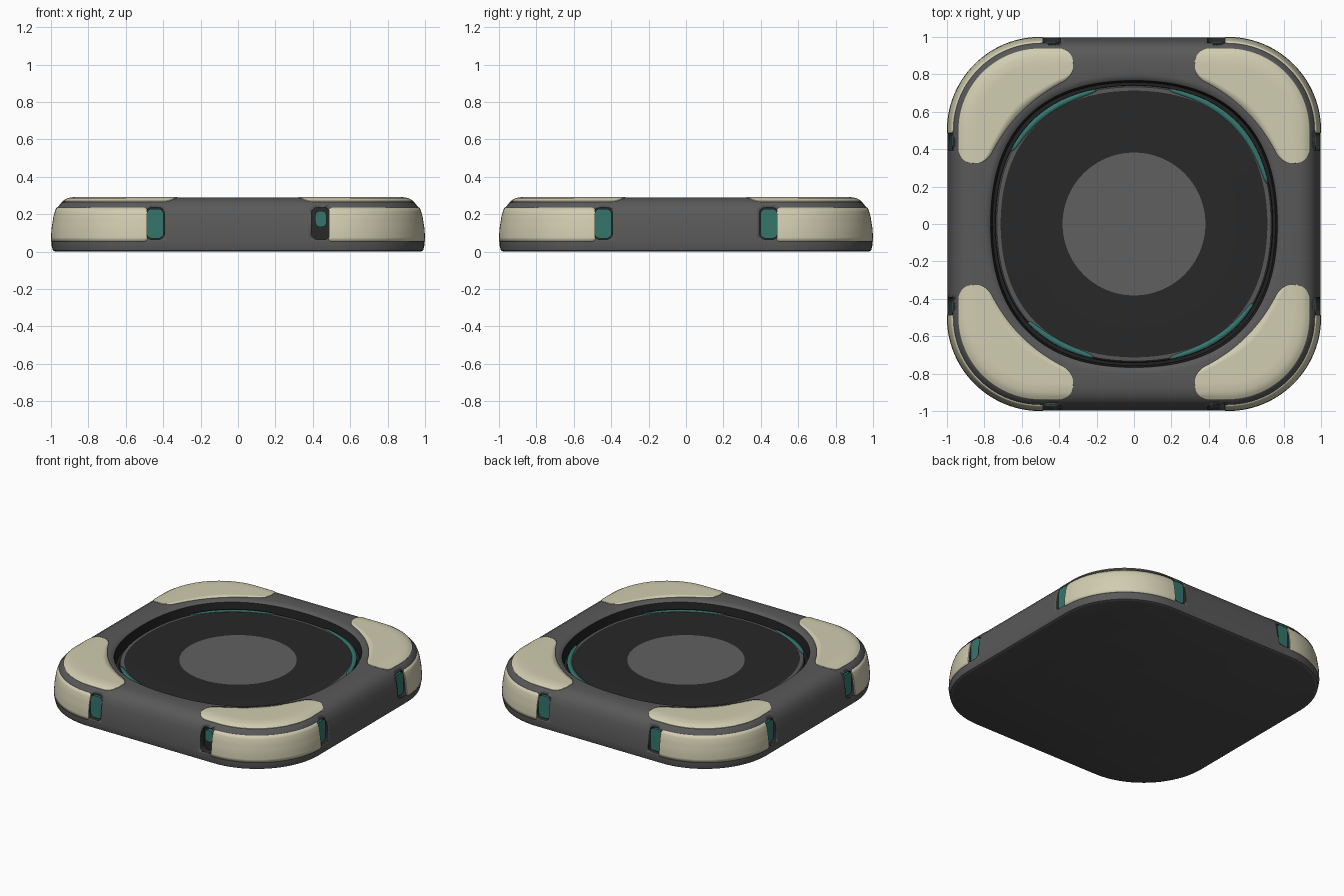
import bpy, bmesh, math
from mathutils import Matrix, Vector

if "Cube" in bpy.data.objects:
    bpy.data.objects.remove(bpy.data.objects["Cube"])


def material(name, rgb):
    m = bpy.data.materials.new(name)
    m.use_nodes = True
    m.diffuse_color = (*rgb, 1)
    bsdf = m.node_tree.nodes["Principled BSDF"]
    bsdf.inputs["Base Color"].default_value = (*rgb, 1)
    bsdf.inputs["Roughness"].default_value = 0.6
    return m


DARK = material("charcoal", (0.021, 0.021, 0.021))
GREY = material("grey shell", (0.1, 0.1, 0.1))
LIGHT = material("light grey", (0.118, 0.118, 0.118))
CREAM = material("cream", (0.64, 0.61, 0.44))
TEAL = material("teal", (0.036, 0.18, 0.155))
GROOVE = material("black groove", (0.015, 0.015, 0.015))
BASE = material("base grey", (0.068, 0.068, 0.068))

CORE = 0.5  # centre of the corner arcs
# outer shell profile: half width, height
SHELL = [(0.975, 0), (0.99, 0.006), (0.996, 0.03), (0.996, 0.06), (0.993, 0.12),
         (0.982, 0.19), (0.968, 0.232), (0.945, 0.262), (0.91, 0.282), (0.87, 0.289)]


def lerp_table(x, table):
    for (a, fa), (b, fb) in zip(table, table[1:]):
        if a <= x <= b:
            return fa + (fb - fa) * (x - a) / (b - a)
    return table[0][1] if x < table[0][0] else table[-1][1]


def width_at(z):
    return lerp_table(z, [(zz, h) for h, zz in SHELL])


def top_at(h):
    return lerp_table(h, [(hh, z) for hh, z in SHELL[:3:-1]])


def make_object(name, bm, mats, angle=35):
    me = bpy.data.meshes.new(name)
    bm.to_mesh(me)
    bm.free()
    for m in mats:
        me.materials.append(m)
    ob = bpy.data.objects.new(name, me)
    bpy.context.collection.objects.link(ob)
    bpy.ops.object.select_all(action="DESELECT")
    ob.select_set(True)
    bpy.context.view_layer.objects.active = ob
    bpy.ops.object.shade_smooth_by_angle(angle=math.radians(angle))
    return ob


def grid(name, rows, mat, thickness):
    """Sheet from rows of points, thickened."""
    bm = bmesh.new()
    vs = [[bm.verts.new(p) for p in row] for row in rows]
    for a, b in zip(vs, vs[1:]):
        for i in range(len(a) - 1):
            bm.faces.new((a[i], a[i + 1], b[i + 1], b[i]))
    ob = make_object(name, bm, [mat])
    mod = ob.modifiers.new("thickness", "SOLIDIFY")
    mod.thickness, mod.offset = thickness, 0
    return ob


def corner_path(start, n_end=10, n_arc=28):
    """Core points, outward normals and distance to the nearest end, for one corner."""
    length = CORE - start
    arc = math.pi / 2 * (CORE - 0.1)
    ends = [length * (i / n_end) ** 2 for i in range(n_end)]
    out = [(Vector((start + d, CORE)), Vector((0, 1)), d) for d in ends]
    for i in range(n_arc + 1):
        a = math.pi / 2 * (1 - i / n_arc)
        d = length + arc * min(i, n_arc - i) / n_arc
        out.append((Vector((CORE, CORE)), Vector((math.cos(a), math.sin(a))), d))
    out += [(Vector((CORE, start + d)), Vector((1, 0)), d) for d in reversed(ends)]
    return out


def rounding(d, r):
    return r - math.sqrt(max(r * r - max(r - d, 0) ** 2, 0)) if d < r else 0


# Shell, groove and centre plate as one loft
outline = []
N = 24
for k in range(4):
    rot = Matrix.Rotation(k * math.pi / 2, 2)
    for i in range(N):
        outline.append((rot @ Vector((CORE, -CORE + i / N)), rot @ Vector((1, 0))))
    for i in range(N):
        a = math.pi / 2 * i / N
        outline.append((rot @ Vector((CORE, CORE)), rot @ Vector((math.cos(a), math.sin(a)))))


def bowl_radius(r, bulge, angle):
    return r + bulge * math.sin(2 * angle) ** 2


# radius, diagonal bulge, height, colour slot of the band ending here
BOWL = [(0.80, 0.045, 0.289, 1), (0.78, 0.045, 0.286, 1), (0.767, 0.042, 0.274, 1),
        (0.757, 0.04, 0.205, 3), (0.742, 0.035, 0.205, 3), (0.738, 0.035, 0.225, 3),
        (0.733, 0.035, 0.233, 1), (0.713, 0.03, 0.235, 1), (0.55, 0.015, 0.235, 0),
        (0.382, 0, 0.235, 0)]
bm = bmesh.new()
rings = [[bm.verts.new((*(c + n * (h - CORE)), z)) for c, n in outline] for h, z in SHELL]
slots = [1] * (len(SHELL) - 1)
angles = [math.atan2(v.co.y, v.co.x) for v in rings[-1]]
for r, bulge, z, slot in BOWL:
    rad = [bowl_radius(r, bulge, a) for a in angles]
    rings.append([bm.verts.new((q * math.cos(a), q * math.sin(a), z)) for q, a in zip(rad, angles)])
    slots.append(slot)
for low, high, slot in zip(rings, rings[1:], slots):
    for i in range(len(low)):
        j = (i + 1) % len(low)
        bm.faces.new((low[i], low[j], high[j], high[i])).material_index = slot
bm.faces.new(rings[0][::-1]).material_index = 4
bm.faces.new(rings[-1]).material_index = 2
bmesh.ops.recalc_face_normals(bm, faces=bm.faces)
body = make_object("body", bm, [DARK, GREY, LIGHT, GROOVE, BASE])


# Slots beside the corner pads
def rounded_block(bm, x, z, w, h, y0, y1, turn, r):
    mat = (Matrix.Rotation(turn, 4, "Z") @ Matrix.Translation((x, -(y0 + y1) / 2, z))
           @ Matrix.Diagonal((w, y1 - y0, h, 1)))
    verts = bmesh.ops.create_cube(bm, size=1, matrix=mat)["verts"]
    axis = Matrix.Rotation(turn, 3, "Z") @ Vector((0, 1, 0))
    edges = {e for v in verts for e in v.link_edges
             if abs((e.verts[0].co - e.verts[1].co).normalized().dot(axis)) > 0.9}
    bmesh.ops.bevel(bm, geom=list(edges), offset=r, segments=5, profile=0.5, affect="EDGES")


cut, inlay = bmesh.new(), bmesh.new()
for k in range(4):
    for x in (-0.443, 0.443):
        turn = k * math.pi / 2
        rounded_block(cut, x, 0.15, 0.1, 0.17, 0.94, 1.06, turn, 0.032)
        if k == 0 and x > 0:  # the odd one: a small button
            rounded_block(inlay, x, 0.175, 0.06, 0.085, 0.93, 0.965, turn, 0.025)
        else:
            rounded_block(inlay, x, 0.15, 0.09, 0.158, 0.93, 0.973, turn, 0.028)
cutter = make_object("slot_cutter", cut, [DARK])
cutter.hide_render = True
mod = body.modifiers.new("slots", "BOOLEAN")
mod.operation, mod.solver, mod.object = "DIFFERENCE", "EXACT", cutter
bpy.context.view_layer.objects.active = body
bpy.ops.object.modifier_apply(modifier=mod.name)
bpy.data.objects.remove(cutter)
make_object("slot_inlays", inlay, [TEAL])


# Corner pads
def top_rows():
    rows = []
    for c, n, d in corner_path(0.325):
        b = c.dot(n)  # reach along the normal to the inner circle
        reach = -b + math.sqrt(b * b - c.length_squared + 0.85 ** 2)
        lo = CORE + reach + rounding(d, 0.055)
        hi = 0.937 - rounding(d, 0.075)
        row = []
        for i in range(13):
            h = lo + (hi - lo) * (1 - (1 - i / 12) ** 1.7)
            row.append((*(c + n * (h - CORE)), top_at(h)))
        rows.append(row)
    return rows


def side_rows():
    rows = []
    for c, n, d in corner_path(0.487):
        cutback = rounding(d, 0.013)
        lo, hi = 0.055 + cutback, 0.234 - cutback
        zs = [lo + (hi - lo) * i / 8 for i in range(9)]
        rows.append([(*(c + n * (width_at(z) - CORE)), z) for z in zs])
    return rows


CORNERS = ["back_left", "back_right", "front_right", "front_left"]
ARCS = [(17, 75), (106, 149), (223, 253), (285, 326)]
for k, (corner, (a0, a1)) in enumerate(zip(CORNERS, ARCS)):
    for part, rows in (("top_pad", top_rows()), ("side_pad", side_rows())):
        ob = grid(f"{corner}_{part}", rows, CREAM, 0.009)
        ob.rotation_euler.z = k * math.pi / 2
    # Teal strip on the edge of the centre plate, tapered at its ends
    strip = []
    for i in range(25):
        a = math.radians(a0 + (a1 - a0) * i / 24)
        width = 0.012 + 0.02 * math.sin(math.pi * i / 24) ** 0.5
        strip.append([(q * math.cos(a), q * math.sin(a), 0.235)
                      for q in (bowl_radius(r, 0.035, a) for r in (0.741 - width, 0.741))])
    grid(f"{corner}_teal_strip", strip, TEAL, 0.006)
